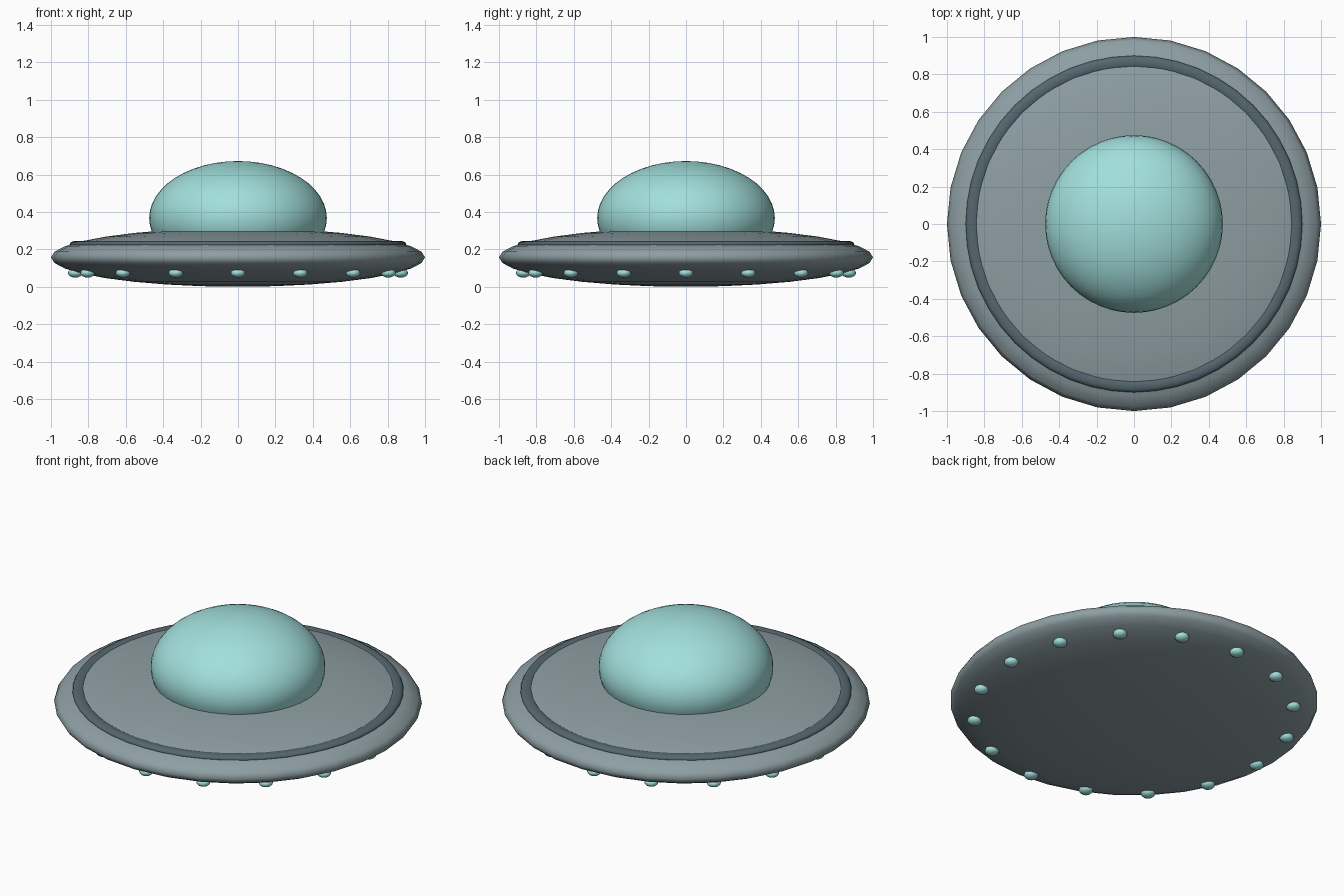
import bpy
import math

default = bpy.data.objects.get("Cube")
if default:
    bpy.data.objects.remove(default, do_unlink=True)


def material(name, rgb):
    mat = bpy.data.materials.new(name)
    mat.use_nodes = True
    mat.diffuse_color = (*rgb, 1)
    mat.node_tree.nodes["Principled BSDF"].inputs["Base Color"].default_value = (*rgb, 1)
    return mat


hull_grey = material("hull grey", (0.27, 0.345, 0.37))
ring_slate = material("ring slate", (0.09, 0.135, 0.16))
glass_teal = material("glass teal", (0.36, 0.74, 0.72))


def finish(name, mat, scale):
    obj = bpy.context.object
    obj.name = name
    obj.scale = scale
    bpy.ops.object.transform_apply(location=False, rotation=False, scale=True)
    bpy.ops.object.shade_smooth()
    obj.data.materials.append(mat)
    return obj


def ellipsoid(name, mat, location, radius, half_height, segments=32, rings=16):
    bpy.ops.mesh.primitive_uv_sphere_add(segments=segments, ring_count=rings, radius=1, location=location)
    return finish(name, mat, (radius, radius, half_height))


# Saucer body and cockpit dome
ellipsoid("saucer_hull", hull_grey, (0, 0, 0.157), 1.0, 0.157)
ellipsoid("cockpit_dome", glass_teal, (0, 0, 0.367), 0.475, 0.305, 48, 24)

# Flattened trim ring half sunk into the upper hull
bpy.ops.mesh.primitive_torus_add(major_segments=48, minor_segments=12, major_radius=0.865,
                                 minor_radius=0.035, location=(0, 0, 0.227))
finish("trim_ring", ring_slate, (1, 1, 0.52))

# Lamps evenly spaced under the rim
LAMPS = 16
for i in range(LAMPS):
    a = math.tau * i / LAMPS
    ellipsoid(f"rim_lamp_{i + 1}", glass_teal,
              (0.87 * math.cos(a), 0.87 * math.sin(a), 0.074), 0.039, 0.025, 16, 8)
